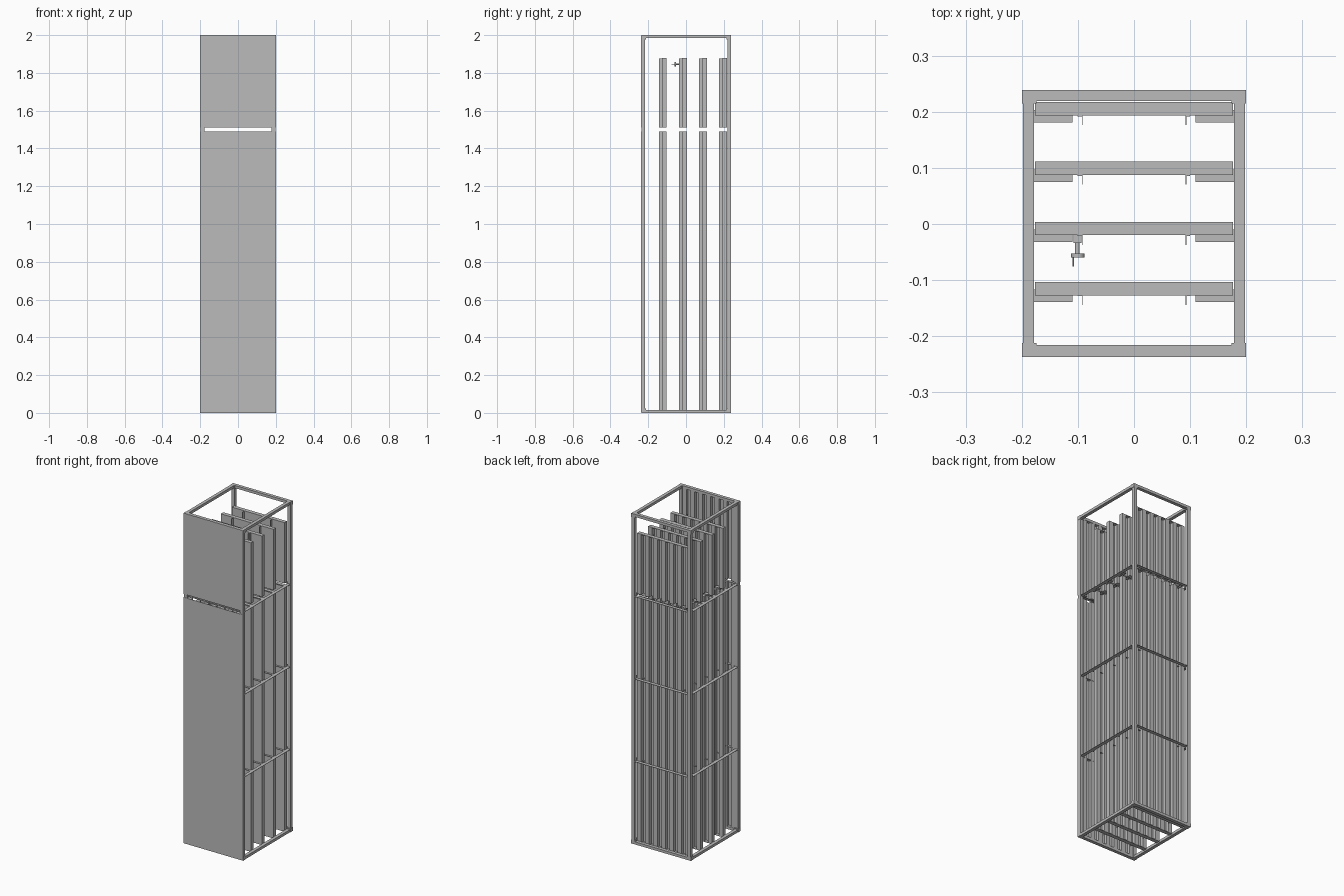
import bpy, math

cube = bpy.data.objects.get("Cube")
if cube:
    bpy.data.objects.remove(cube, do_unlink=True)

grey = bpy.data.materials.new("plain grey")
grey.use_nodes = True
COLOR = (0.5, 0.5, 0.5, 1)
grey.diffuse_color = COLOR
grey.node_tree.nodes["Principled BSDF"].inputs["Base Color"].default_value = COLOR


def boxes(name, spans):
    """One object from boxes, each given as (x range, y range, z range)."""
    verts, faces = [], []
    for xs, ys, zs in spans:
        n = len(verts)
        verts += [(x, y, z) for x in xs for y in ys for z in zs]
        for f in ((0, 1, 3, 2), (4, 6, 7, 5), (0, 4, 5, 1),
                  (2, 3, 7, 6), (0, 2, 6, 4), (1, 5, 7, 3)):
            faces.append([n + i for i in f])
    mesh = bpy.data.meshes.new(name)
    mesh.from_pydata(verts, [], faces)
    mesh.materials.append(grey)
    obj = bpy.data.objects.new(name, mesh)
    bpy.context.scene.collection.objects.link(obj)
    return obj


def cylinder(name, radius, y0, y1, x, z):
    bpy.ops.mesh.primitive_cylinder_add(
        vertices=16, radius=radius, depth=y1 - y0,
        location=(x, (y0 + y1) / 2, z), rotation=(math.pi / 2, 0, 0))
    obj = bpy.context.object
    obj.name = name
    obj.data.materials.append(grey)
    bpy.ops.object.shade_smooth_by_angle()


X, FRONT, BACK, BAR = 0.198, -0.236, 0.239, 0.02
SIDES = [(-X, -X + BAR), (X - BAR, X)]
ENDS = [(FRONT, FRONT + BAR), (BACK - BAR, BACK)]
LEVELS = (0.5, 1.0, 1.5)
GAP = (1.49, 1.51)

# Outer frame: posts, top and bottom bars, corner blocks
boxes("corner_posts", [(x, y, (0, 2)) for x in SIDES for y in ENDS])
for name, z in (("bottom_frame", (0, 0.016)), ("top_frame", (1.984, 2))):
    boxes(name, [(x, (FRONT, BACK), z) for x in SIDES]
          + [((-X, X), y, z) for y in ENDS])
boxes("corner_blocks", [((sx * 0.174, sx * 0.2), y, z)
                        for sx in (-1, 1)
                        for y in ((FRONT, FRONT + 0.024), (BACK - 0.024, BACK))
                        for z in ((0, 0.022), (1.978, 2))])

# Thin flat rails around the frame
for level in LEVELS:
    z = (level - 0.001, level + 0.001)
    boxes("flat_rails", [(x, (FRONT + 0.004, BACK), z) for x in SIDES]
          + [((-X, X), y, z) for y in ((FRONT + 0.004, FRONT + BAR), ENDS[1])])


def ribbed_panel(name, front, back, half, spans, skin_half, count=7):
    """Flat skin in front, evenly spaced upright ribs behind."""
    parts = []
    pitch = 2 * half / (count - 0.5)
    for z in spans:
        parts.append(((-skin_half, skin_half), (front, front + 0.003), z))
        for i in range(count):
            x = -half + i * pitch
            parts.append(((x, x + pitch / 2), (front + 0.002, back), z))
    return boxes(name, parts)


# Front door panel
ribbed_panel("front_panel", FRONT - 0.001, -0.217, 0.176,
             [(0.002, GAP[0]), (GAP[1], 1.999)], 0.2)

# Inner ribbed panels with caps and folded flanges
for front in (-0.127, -0.02, 0.087, 0.193):
    spans = [(0.008, GAP[0]), (GAP[1], 1.876)]
    back = front + 0.024
    ribbed_panel("inner_panel", front, back, 0.176, spans, 0.176)
    boxes("panel_caps", [((-0.176, 0.176), (front, back), z)
                         for z in ((0.006, 0.009), (1.874, 1.878))])
    flanges = []
    for x in (-0.093, 0.092):
        for z in spans:
            flanges.append(((x, x + 0.0015), (front - 0.017, front), z))
            foot = (x - 0.008, x) if x < 0 else (x, x + 0.008)
            flanges.append((foot, (front - 0.0015, front), z))
    boxes("panel_flanges", flanges)
    boxes("panel_brackets", [((s * 0.11, s * 0.19), (front - 0.012, front + 0.01),
                              (level - 0.001, level + 0.001))
                             for s in (-1, 1) for level in LEVELS])

# Small latch on the second inner panel
boxes("latch_plate", [((-0.108, -0.094), (-0.034, -0.02), (1.832, 1.86))])
cylinder("latch_stem", 0.004, -0.055, -0.03, -0.101, 1.846)
cylinder("latch_knob", 0.012, -0.06, -0.053, -0.1, 1.846)
cylinder("latch_pin", 0.0015, -0.076, -0.058, -0.108, 1.846)
